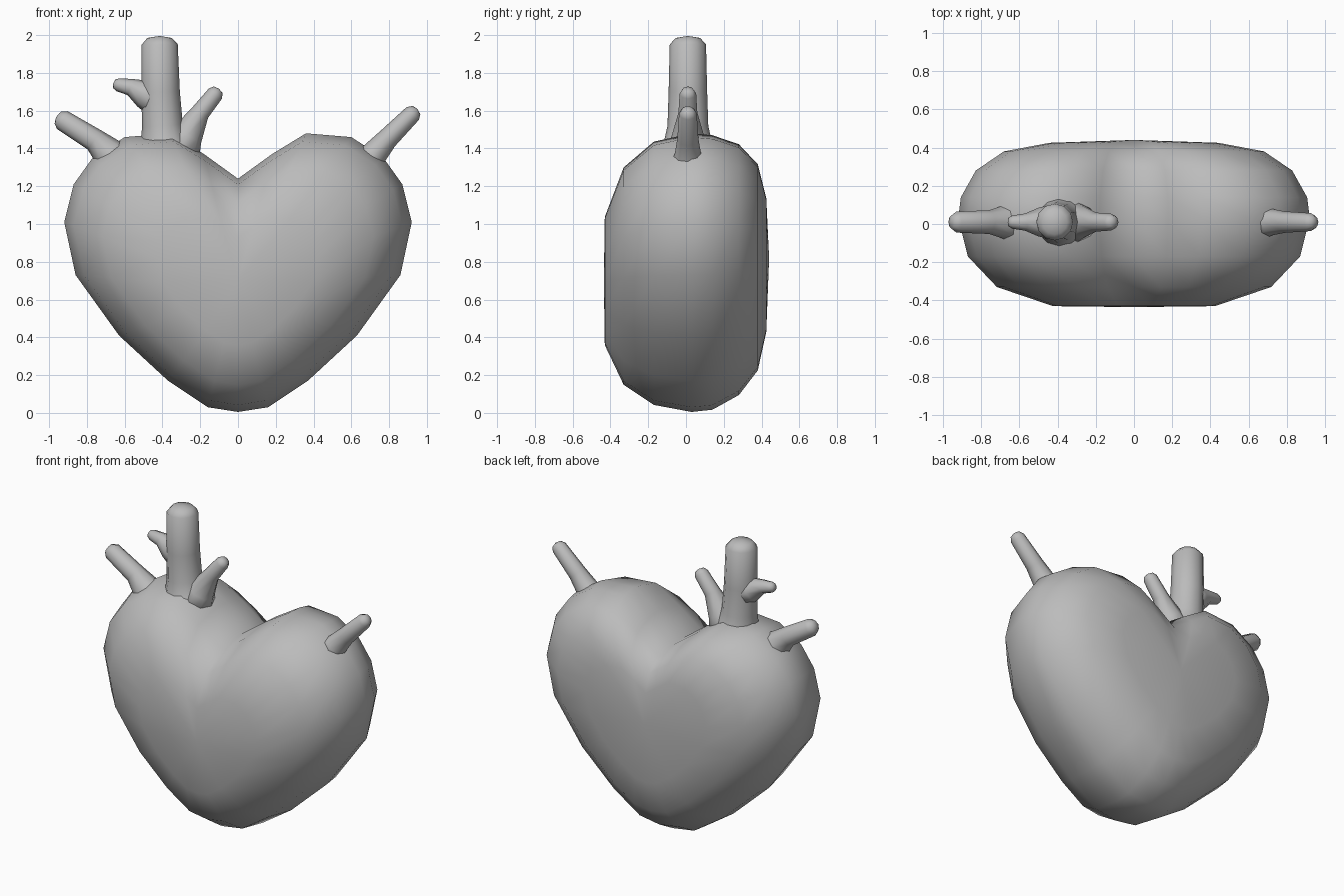
import bpy, bmesh, math
from mathutils import Vector

cube = bpy.data.objects.get("Cube")
if cube:
    bpy.data.objects.remove(cube, do_unlink=True)

grey = bpy.data.materials.new("plain grey")
grey.use_nodes = True
GREY = (0.5, 0.5, 0.5, 1)
grey.diffuse_color = GREY
grey.node_tree.nodes["Principled BSDF"].inputs["Base Color"].default_value = GREY


def loft(name, rings, start=None, end=None):
    """Skin a list of equal closed rings, with optional pole points."""
    bm = bmesh.new()
    loops = [[bm.verts.new(p) for p in r] for r in rings]
    n = len(loops[0])
    for a, b in zip(loops, loops[1:]):
        for i in range(n):
            j = (i + 1) % n
            bm.faces.new((a[i], a[j], b[j], b[i]))
    for loop, pole in ((loops[0], start), (loops[-1], end)):
        if pole is not None:
            v = bm.verts.new(pole)
            for i in range(n):
                bm.faces.new((loop[i], loop[(i + 1) % n], v))
    bmesh.ops.recalc_face_normals(bm, faces=bm.faces)
    for f in bm.faces:
        f.smooth = True
    mesh = bpy.data.meshes.new(name)
    bm.to_mesh(mesh)
    bm.free()
    mesh.materials.append(grey)
    ob = bpy.data.objects.new(name, mesh)
    bpy.context.collection.objects.link(ob)
    return ob


# Heart body: a half outline mirrored, then shrunk towards front and back
half = [(0.16, 0.03), (0.37, 0.17), (0.63, 0.41), (0.86, 0.73), (0.92, 1.01),
        (0.87, 1.21), (0.77, 1.35), (0.60, 1.46), (0.36, 1.48), (0.18, 1.37)]
outline = [(0, 0.005)] + half + [(0, 1.24)] + [(-x, z) for x, z in reversed(half)]
# each slice: y, scale, height of the centre it shrinks towards
slices = [(-0.43, 0.46, 0.66), (-0.33, 0.78, 0.66), (-0.17, 0.945, 0.68),
          (0.03, 1.0, 0.75), (0.14, 0.985, 0.8), (0.28, 0.9, 0.9),
          (0.38, 0.74, 0.85), (0.425, 0.48, 0.82)]
rings = [[(x * s, y, c + (z - c) * s) for x, z in outline] for y, s, c in slices]
loft("heart_body", rings, (0, -0.435, 0.7), (0, 0.44, 0.82))


# Vessels: tapered tubes along paths in the x-z plane
def vessel(name, path, sides=10, y=0.01):
    pts = [Vector((x, y, z)) for x, z, r in path]
    side = Vector((0, 1, 0))
    loops = []
    for i, p in enumerate(pts):
        d = (pts[min(i + 1, len(pts) - 1)] - pts[max(i - 1, 0)]).normalized()
        across = side.cross(d)
        r = path[i][2]
        loops.append([p + r * (math.cos(t) * across + math.sin(t) * side)
                      for t in (math.tau * k / sides for k in range(sides))])
    tip = pts[-1] + (pts[-1] - pts[-2]) * 0.3
    loft(name, loops, pts[0], tip)


vessel("main_vessel", [(-0.37, 1.3, 0.19), (-0.39, 1.42, 0.13), (-0.4, 1.52, 0.108),
                       (-0.41, 1.7, 0.102), (-0.415, 1.95, 0.096),
                       (-0.415, 1.985, 0.065)], 12)
vessel("main_vessel_right_twig", [(-0.4, 1.64, 0.1), (-0.5, 1.69, 0.075),
                                  (-0.57, 1.725, 0.045), (-0.635, 1.737, 0.035),
                                  (-0.655, 1.742, 0.024)], 8)
vessel("main_vessel_left_twig", [(-0.33, 1.35, 0.13), (-0.27, 1.47, 0.085),
                                 (-0.2, 1.59, 0.05), (-0.12, 1.69, 0.044),
                                 (-0.105, 1.71, 0.03)], 8)
vessel("right_vessel", [(-0.6, 1.28, 0.14), (-0.69, 1.38, 0.085), (-0.76, 1.445, 0.062),
                        (-0.93, 1.55, 0.055), (-0.955, 1.563, 0.035)], 8)
vessel("left_vessel", [(0.63, 1.27, 0.12), (0.72, 1.37, 0.07), (0.79, 1.45, 0.056),
                       (0.925, 1.585, 0.047), (0.945, 1.603, 0.03)], 8)
